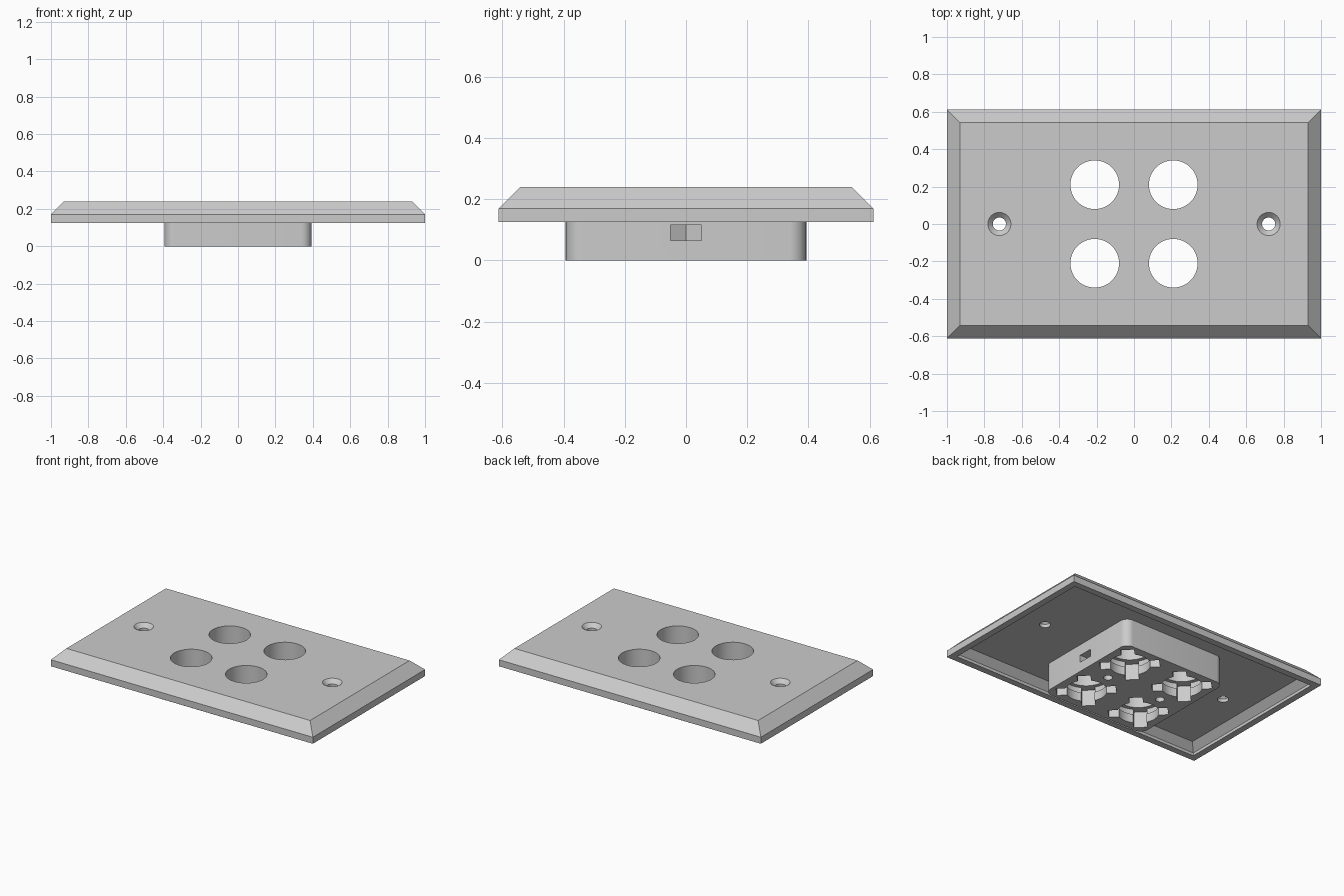
import bpy, bmesh, math
from mathutils import Matrix

cube = bpy.data.objects.get("Cube")
if cube:
    bpy.data.objects.remove(cube, do_unlink=True)

grey = bpy.data.materials.new("plain grey")
grey.use_nodes = True
colour = (0.6, 0.6, 0.6, 1)
grey.diffuse_color = colour
grey.node_tree.nodes["Principled BSDF"].inputs["Base Color"].default_value = colour


def stack(name, loops, at=(0, 0)):
    """Closed solid through a stack of equal-length point loops, capped at both ends."""
    bm = bmesh.new()
    rings = [[bm.verts.new((x + at[0], y + at[1], z)) for x, y, z in loop] for loop in loops]
    for low, high in zip(rings, rings[1:]):
        n = len(low)
        for i in range(n):
            j = (i + 1) % n
            bm.faces.new((low[i], low[j], high[j], high[i]))
    bm.faces.new(rings[0])
    bm.faces.new(rings[-1])
    bmesh.ops.recalc_face_normals(bm, faces=bm.faces)
    mesh = bpy.data.meshes.new(name)
    bm.to_mesh(mesh)
    bm.free()
    mesh.materials.append(grey)
    obj = bpy.data.objects.new(name, mesh)
    bpy.context.collection.objects.link(obj)
    return obj


def prism(name, outline, z0, z1, at=(0, 0)):
    return stack(name, [[(x, y, z) for x, y in outline] for z in (z0, z1)], at)


def lathe(name, profile, at, sides=48):
    """Round solid from (radius, height) pairs."""
    turn = [2 * math.pi * i / sides for i in range(sides)]
    return stack(name, [[(r * math.cos(a), r * math.sin(a), z) for a in turn]
                        for r, z in profile], at)


def rectangle(hx, hy):
    return [(hx, hy), (-hx, hy), (-hx, -hy), (hx, -hy)]


def rounded_square(half, radius, steps=8):
    points = []
    for corner in range(4):
        mid = math.pi / 4 + corner * math.pi / 2
        cx = math.copysign(half - radius, math.cos(mid))
        cy = math.copysign(half - radius, math.sin(mid))
        for s in range(steps + 1):
            a = (corner + s / steps) * math.pi / 2
            points.append((cx + radius * math.cos(a), cy + radius * math.sin(a)))
    return points


def cut(target, cutter):
    cutter.hide_render = True
    mod = target.modifiers.new("cut", "BOOLEAN")
    mod.operation = "DIFFERENCE"
    mod.solver = "EXACT"
    mod.object = cutter
    bpy.context.view_layer.update()
    shape = target.evaluated_get(bpy.context.evaluated_depsgraph_get())
    mesh = bpy.data.meshes.new_from_object(shape)
    target.modifiers.clear()
    target.data = mesh
    bpy.data.objects.remove(cutter, do_unlink=True)


W, D = 1.0, 0.612
BASE, EDGE, TOP, CEILING = 0.125, 0.17, 0.24, 0.19
BORE, SPACING, SCREW = 0.13, 0.21, 0.72

# Bevelled cover plate with a hollow underside
levels = [(0.09, CEILING), (0.045, 0.145), (0.045, BASE),
          (0, BASE), (0, EDGE), (0.07, TOP)]
plate = stack("cover_plate", [[(x, y, z) for x, y in rectangle(W - inset, D - inset)]
                              for inset, z in levels])

# Square socket block behind the plate
block = prism("socket_block", rounded_square(0.393, 0.055), 0, CEILING)

# Four bayonet sockets: bore, locking groove and diagonal notches
centres = [(sx * SPACING, sy * SPACING) for sx in (-1, 1) for sy in (-1, 1)]
for at in centres:
    cut(plate, lathe("bore", [(BORE, 0), (BORE, 0.4)], at))
    cut(block, lathe("grooved_bore", [(BORE, -0.1), (BORE, 0.06), (0.155, 0.06),
                                      (0.155, 0.11), (BORE, 0.11), (BORE, 0.4)], at))
    for angle in (45, 135):
        spin = Matrix.Rotation(math.radians(angle), 2)
        bar = [tuple(spin @ Matrix.Identity(2) @ v) for v in
               (Matrix(((x, 0), (y, 0))).col[0] for x, y in rectangle(0.185, 0.042))]
        cut(block, prism("notch", bar, -0.1, 0.11, at))

for side in (-1, 1):
    # Countersunk mounting hole
    cut(plate, lathe("mount_hole", [(0.035, 0), (0.035, 0.213), (0.062, TOP), (0.062, 0.3)],
                     (side * SCREW, 0), 32))
    # Side slot with a pointed inner end, and the screw hole that meets it
    slot = [(side * x, y) for x, y in
            [(0.5, -0.05), (0.5, 0.05), (0.181, 0.05), (0.152, 0), (0.181, -0.05)]]
    cut(block, prism("nut_slot", slot, 0.065, 0.115))
    cut(block, lathe("screw_hole", [(0.028, -0.1), (0.028, 0.15)], (side * SPACING, 0), 24))

# Smooth round walls, crisp edges
bpy.ops.object.select_all(action="DESELECT")
for obj in (plate, block):
    obj.select_set(True)
bpy.context.view_layer.objects.active = plate
bpy.ops.object.shade_smooth_by_angle(angle=math.radians(30))
